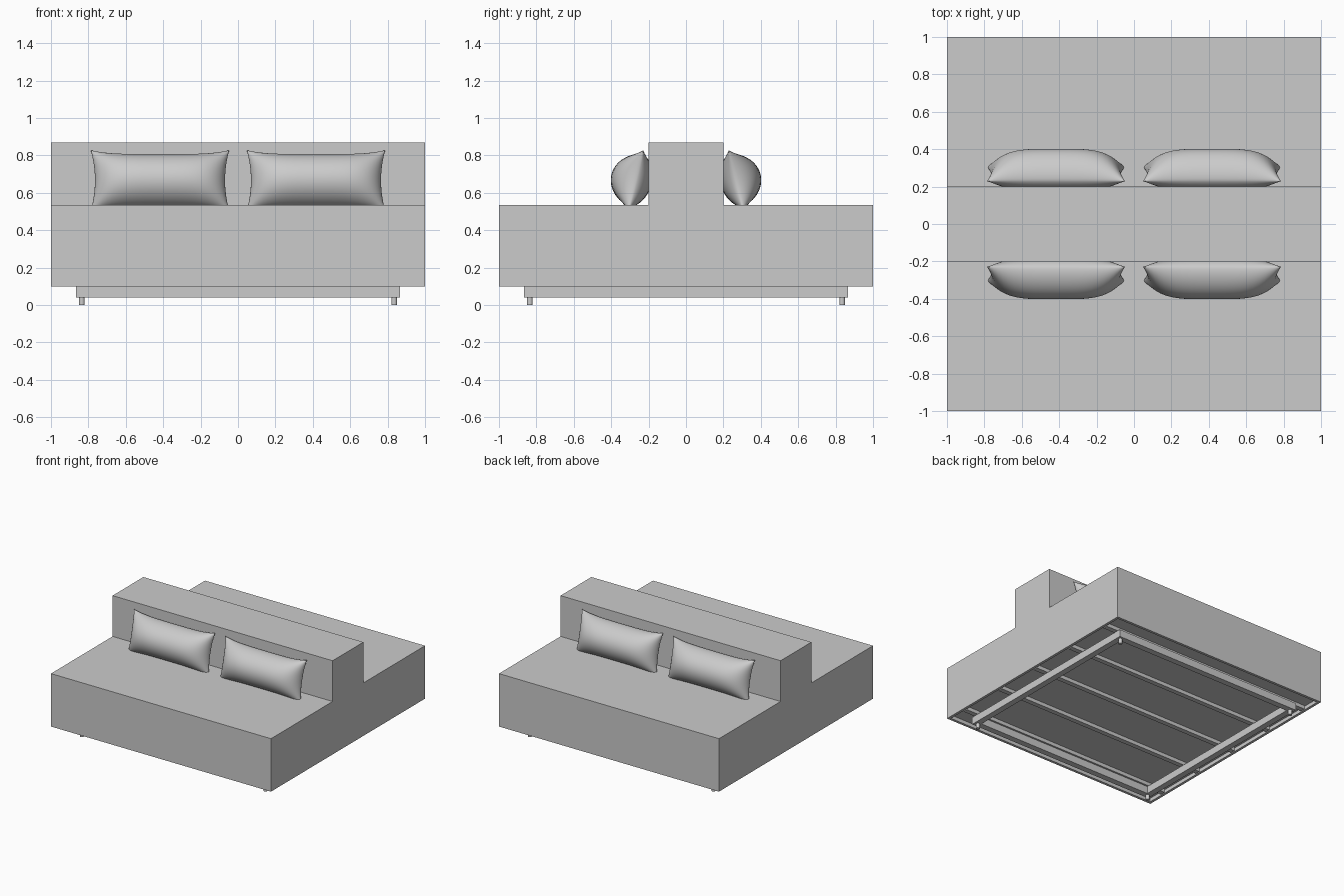
import bpy, bmesh, math
from mathutils import Vector

cube = bpy.data.objects.get("Cube")
if cube:
    bpy.data.objects.remove(cube, do_unlink=True)

grey = bpy.data.materials.new("grey_fabric")
grey.use_nodes = True
COLOR = (0.6, 0.6, 0.6, 1)
grey.diffuse_color = COLOR
grey.node_tree.nodes["Principled BSDF"].inputs["Base Color"].default_value = COLOR


def finish(name, bm):
    bmesh.ops.recalc_face_normals(bm, faces=bm.faces)
    mesh = bpy.data.meshes.new(name)
    bm.to_mesh(mesh)
    bm.free()
    mesh.materials.append(grey)
    obj = bpy.data.objects.new(name, mesh)
    bpy.context.collection.objects.link(obj)
    return obj


def box(name, center, size):
    bm = bmesh.new()
    bmesh.ops.create_cube(bm, size=1)
    bmesh.ops.scale(bm, vec=size, verts=bm.verts)
    bmesh.ops.translate(bm, vec=center, verts=bm.verts)
    return finish(name, bm)


# Upholstered body: stepped side profile swept across x, with a hollow underside
SEAT, TOP, BASE = 0.535, 0.87, 0.10
half = [(1, BASE), (1, SEAT), (0.2, SEAT), (0.2, TOP)]
profile = half + [(-y, z) for y, z in reversed(half)]
bm = bmesh.new()
side = bm.faces.new([bm.verts.new((-1, y, z)) for y, z in profile])
swept = bmesh.ops.extrude_face_region(bm, geom=[side])["geom"]
bmesh.ops.translate(bm, vec=(2, 0, 0),
                    verts=[v for v in swept if isinstance(v, bmesh.types.BMVert)])
bmesh.ops.recalc_face_normals(bm, faces=bm.faces)
bottom = min(bm.faces, key=lambda f: f.calc_center_median().z)
bmesh.ops.inset_region(bm, faces=[bottom], thickness=0.03)
recess = bmesh.ops.extrude_face_region(bm, geom=[bottom])["geom"]
bmesh.ops.translate(bm, vec=(0, 0, 0.03),
                    verts=[v for v in recess if isinstance(v, bmesh.types.BMVert)])
if bottom.is_valid:
    bmesh.ops.delete(bm, geom=[bottom], context='FACES_ONLY')
finish("sofa_body", bm)

# Slats in the recess
for i in range(5):
    box(f"slat_{i + 1}", (0, 0.41 * (i - 2), 0.115), (1.94, 0.04, 0.03))

# Base frame rails
for s, tag in ((-1, "a"), (1, "b")):
    box(f"long_rail_{tag}", (0, s * 0.84, 0.07), (1.73, 0.05, 0.06))
    box(f"cross_rail_{tag}", (s * 0.84, 0, 0.07), (0.05, 1.63, 0.06))

# Round feet
for sx in (-1, 1):
    for sy in (-1, 1):
        bm = bmesh.new()
        bmesh.ops.create_cone(bm, cap_ends=True, segments=16, radius1=0.015,
                              radius2=0.015, depth=0.04)
        bmesh.ops.translate(bm, vec=(sx * 0.835, sy * 0.835, 0.02), verts=bm.verts)
        foot = finish("foot", bm)
        for p in foot.data.polygons:
            p.use_smooth = len(p.vertices) == 4


def pillow(name, cx, facing):
    """Leaning cushion with pinched edges; facing is -1 for front, 1 for back."""
    N = 28
    low, high = Vector((0, 0.307, 0.505)), Vector((0, 0.228, 0.828))
    mid, up = (low + high) / 2, (high - low) / 2
    out = Vector((0, up.z, -up.y)).normalized()
    bm = bmesh.new()
    for bulge in (0.135, -0.085):
        rows = []
        for j in range(N + 1):
            v = math.sin(math.pi / 2 * (2 * j / N - 1))
            row = []
            for i in range(N + 1):
                u = math.sin(math.pi / 2 * (2 * i / N - 1))
                puff = max(0, (1 - u ** 4) * (1 - v * v)) ** 0.6
                x = 0.37 * u * (1 - 0.06 * (1 - v * v))
                p = mid + up * (v * (1 - 0.14 * (1 - u ** 4))) + out * (bulge * puff)
                row.append(bm.verts.new((cx + x, facing * p.y, p.z)))
            rows.append(row)
        for a, b in zip(rows, rows[1:]):
            for i in range(N):
                bm.faces.new((a[i], a[i + 1], b[i + 1], b[i]))
    bmesh.ops.remove_doubles(bm, verts=bm.verts, dist=0.0001)
    obj = finish(name, bm)
    for p in obj.data.polygons:
        p.use_smooth = True


for facing, row in ((-1, "front"), (1, "back")):
    for s, tag in ((-1, "right"), (1, "left")):
        pillow(f"{row}_{tag}_pillow", s * 0.417, facing)
